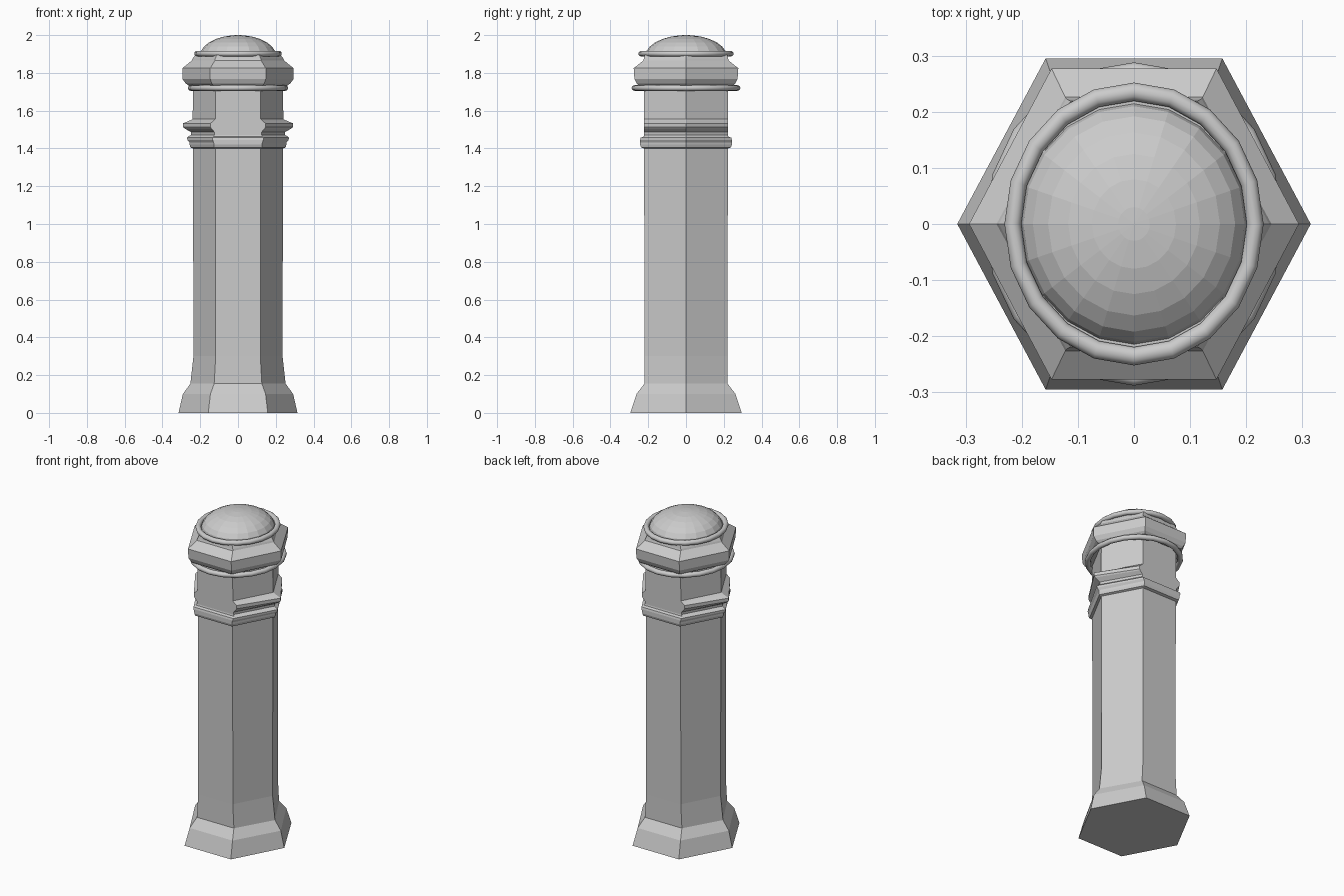
import bpy, bmesh, math

if "Cube" in bpy.data.objects:
    bpy.data.objects.remove(bpy.data.objects["Cube"])

def loft(name, rings, sides=6):
    """Stack of polygon rings (z, x radius, y half depth), capped at both ends."""
    bm = bmesh.new()
    top = math.sin(math.pi / 3) if sides == 6 else 1.0
    loops = []
    for z, rx, ry in rings:
        loops.append([bm.verts.new((rx * math.cos(2 * math.pi * i / sides),
                                    ry / top * math.sin(2 * math.pi * i / sides), z))
                      for i in range(sides)])
    for a, b in zip(loops, loops[1:]):
        for i in range(sides):
            j = (i + 1) % sides
            bm.faces.new((a[i], a[j], b[j], b[i]))
    bm.faces.new(loops[0][::-1])
    bm.faces.new(loops[-1])
    me = bpy.data.meshes.new(name)
    bm.to_mesh(me)
    bm.free()
    ob = bpy.data.objects.new(name, me)
    bpy.context.collection.objects.link(ob)
    return ob

def ring(name, z, outer_x, outer_y, minor):
    """Slightly oval bead ring."""
    bpy.ops.mesh.primitive_torus_add(major_segments=20, minor_segments=12,
                                     major_radius=outer_x - minor, minor_radius=minor,
                                     location=(0, 0, z))
    ob = bpy.context.object
    ob.name = name
    ob.scale.y = outer_y / outer_x
    bpy.ops.object.transform_apply(location=False, rotation=False, scale=True)
    bpy.ops.object.shade_smooth_by_angle(angle=math.radians(35))

# Hexagonal post: flared foot, shaft and collar mouldings
loft("post", [
    (0.00, 0.315, 0.295), (0.10, 0.292, 0.262), (0.155, 0.252, 0.220),
    (0.30, 0.236, 0.219), (1.40, 0.238, 0.222),
    (1.405, 0.252, 0.238), (1.42, 0.256, 0.243), (1.432, 0.257, 0.243),
    (1.445, 0.268, 0.243), (1.457, 0.270, 0.240), (1.463, 0.264, 0.224),
    (1.472, 0.248, 0.222), (1.487, 0.250, 0.222), (1.505, 0.282, 0.222),
    (1.513, 0.291, 0.222), (1.533, 0.291, 0.222), (1.545, 0.262, 0.222),
    (1.555, 0.240, 0.222), (1.76, 0.238, 0.222)])

# Hexagonal cap
loft("cap", [
    (1.733, 0.262, 0.250), (1.745, 0.278, 0.262), (1.768, 0.294, 0.273),
    (1.825, 0.294, 0.277), (1.865, 0.245, 0.226), (1.875, 0.241, 0.223),
    (1.895, 0.226, 0.219)])

# Bead rings under the cap and around the dome
ring("lower_ring", 1.720, 0.265, 0.288, 0.015)
ring("upper_ring", 1.902, 0.231, 0.252, 0.015)

# Faceted dome, flattened
dome = []
for k in range(7):
    a = math.radians(82) * k / 6
    dome.append((1.888 + 0.112 * math.sin(a), 0.203 * math.cos(a), 0.216 * math.cos(a)))
dome.append((2.0, 0.001, 0.001))
loft("dome", dome, sides=20)
